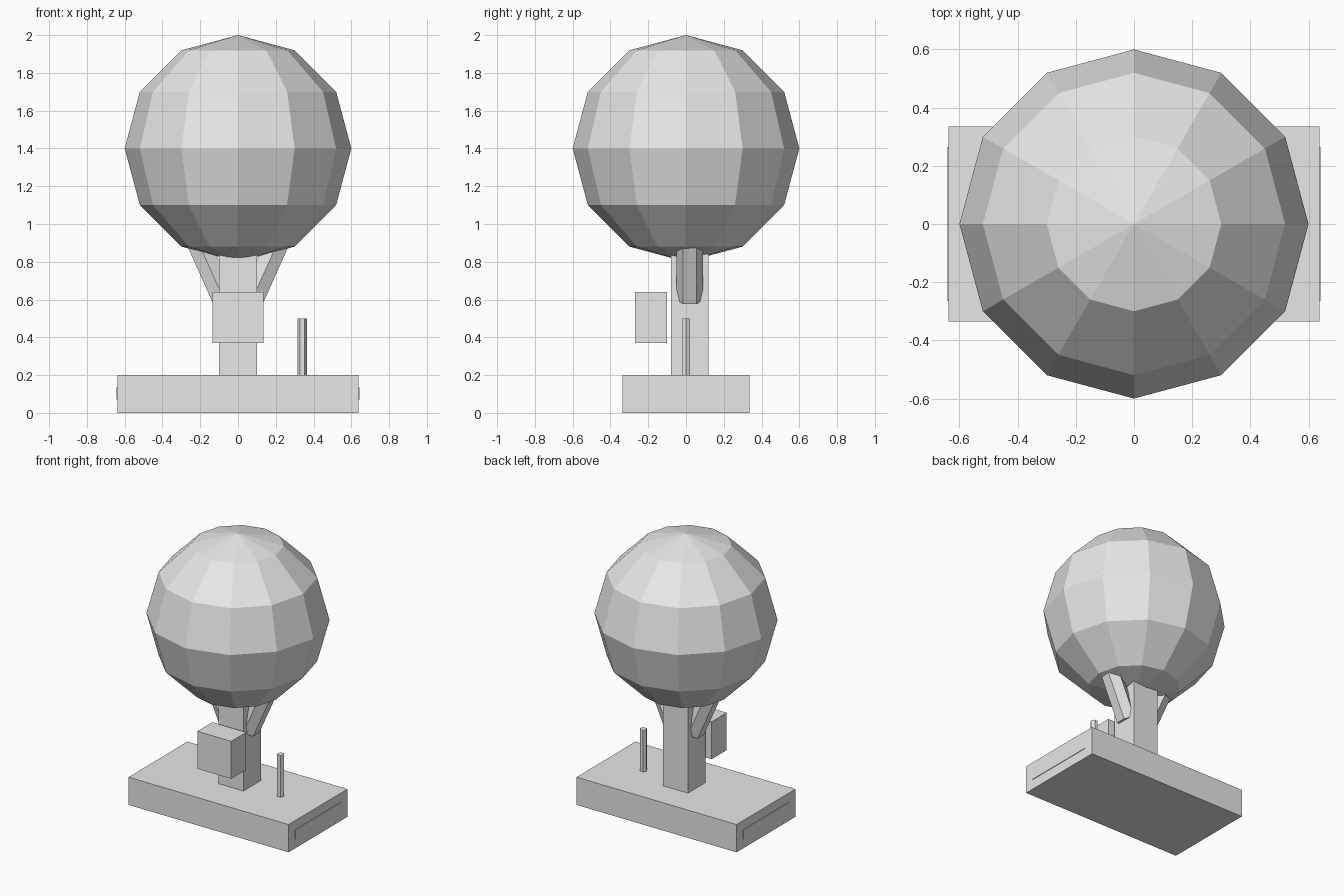
import bpy
import math
from mathutils import Vector

if "Cube" in bpy.data.objects:
    bpy.data.objects.remove(bpy.data.objects["Cube"], do_unlink=True)

# One plain grey for the whole model
grey = bpy.data.materials.new("light_grey")
grey.use_nodes = True
colour = (0.8, 0.8, 0.8, 1)
grey.diffuse_color = colour
grey.node_tree.nodes["Principled BSDF"].inputs["Base Color"].default_value = colour


def finish(name):
    obj = bpy.context.object
    obj.name = name
    obj.data.materials.append(grey)
    return obj


def box(name, low, high):
    low, high = Vector(low), Vector(high)
    bpy.ops.mesh.primitive_cube_add(size=1, location=(low + high) / 2)
    obj = finish(name)
    obj.scale = high - low
    return obj


def hex_rod(name, start, end, radius, spin=0):
    """Six-sided rod between two points; spin turns it about its own axis."""
    start, end = Vector(start), Vector(end)
    axis = end - start
    bpy.ops.mesh.primitive_cylinder_add(
        vertices=6, radius=radius, depth=axis.length, location=(start + end) / 2)
    obj = finish(name)
    # Rods only lean sideways, so a tilt about y is enough
    obj.rotation_euler = (0, math.atan2(axis.x, axis.z), 0)
    for v in obj.data.vertices:
        c, s = math.cos(spin), math.sin(spin)
        v.co.x, v.co.y = c * v.co.x - s * v.co.y, s * v.co.x + c * v.co.y
    return obj


# Slab base, post and floating front box
box("base", (-0.638, -0.335, 0), (0.638, 0.335, 0.2))
box("post", (-0.1, -0.08, 0.2), (0.1, 0.12, 0.9))
box("front_box", (-0.135, -0.27, 0.37), (0.135, -0.1, 0.64))

# Faceted globe
bpy.ops.mesh.primitive_uv_sphere_add(
    segments=12, ring_count=6, radius=0.6, location=(0, 0, 1.4))
finish("globe")

# Upright peg on the left of the base: corners point along x
hex_rod("peg", (0.34, 0, 0.19), (0.34, 0, 0.5), 0.025, math.radians(90))

# Mirrored slanted struts and end plates
for side, sx in (("left", 1), ("right", -1)):
    hex_rod(side + "_strut", (sx * 0.075, 0.02, 0.6),
            (sx * 0.238, 0.02, 0.965), 0.07)
    x0, x1 = sorted((sx * 0.634, sx * 0.642))
    box(side + "_end_plate", (x0, -0.265, 0.07), (x1, 0.265, 0.135))
